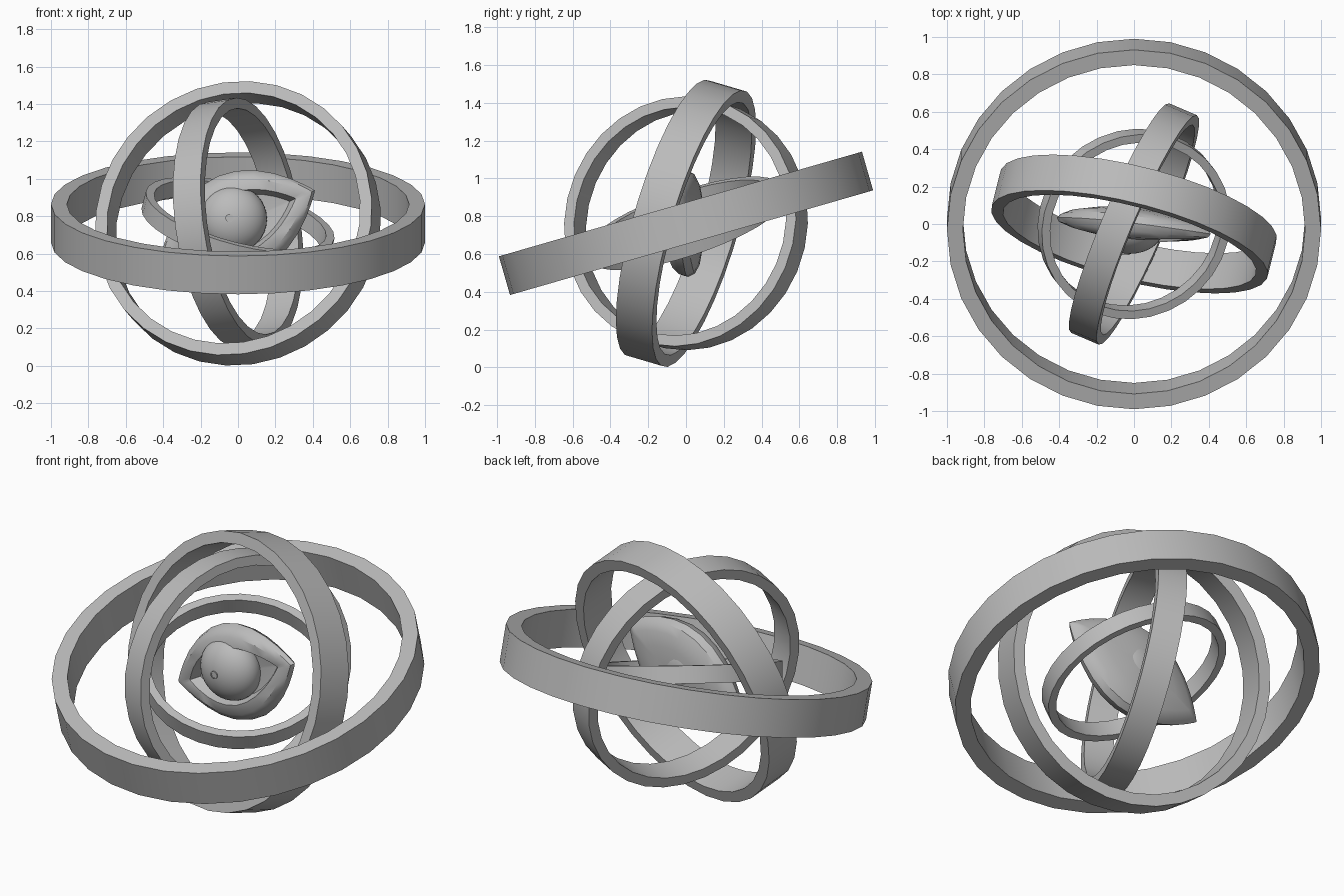
import bpy, bmesh, math
from mathutils import Vector, Matrix

if "Cube" in bpy.data.objects:
    bpy.data.objects.remove(bpy.data.objects["Cube"])

CENTRE = Vector((0, 0, 0.762))

grey = bpy.data.materials.new("plain_grey")
grey.diffuse_color = (0.5, 0.5, 0.5, 1)
grey.use_nodes = True
grey.node_tree.nodes["Principled BSDF"].inputs["Base Color"].default_value = grey.diffuse_color


def finish(name, bm, matrix):
    """Turn a bmesh into a smooth-shaded object with sharp edges kept."""
    bmesh.ops.recalc_face_normals(bm, faces=bm.faces)
    me = bpy.data.meshes.new(name)
    bm.to_mesh(me)
    bm.free()
    me.transform(matrix)
    me.materials.append(grey)
    ob = bpy.data.objects.new(name, me)
    bpy.context.collection.objects.link(ob)
    bpy.ops.object.select_all(action='DESELECT')
    ob.select_set(True)
    bpy.context.view_layer.objects.active = ob
    bpy.ops.object.shade_smooth_by_angle(angle=math.radians(35))
    return ob


def bridge(bm, a, b):
    n = len(a)
    for i in range(n):
        j = (i + 1) % n
        bm.faces.new((a[i], a[j], b[j], b[i]))


def ring(name, radius, thickness, width, axis, segments=32):
    """Flat band of rectangular section, turned so its axis follows `axis`."""
    bm = bmesh.new()
    r, h = radius - thickness, width / 2
    loops = []
    for rad, z in ((radius, -h), (radius, h), (r, h), (r, -h)):
        loops.append([bm.verts.new((rad * math.cos(t), rad * math.sin(t), z))
                      for t in (2 * math.pi * i / segments for i in range(segments))])
    for k in range(4):
        bridge(bm, loops[k], loops[(k + 1) % 4])
    turn = Vector((0, 0, 1)).rotation_difference(Vector(axis).normalized())
    finish(name, bm, Matrix.Translation(CENTRE) @ turn.to_matrix().to_4x4())


# Four nested rings, each tilted its own way
ring("outer_ring", 1.0, 0.085, 0.213, (0, -0.277, 0.961))
ring("second_ring", 0.762, 0.065, 0.205, (0.235, 0.932, -0.275))
ring("third_ring", 0.667, 0.057, 0.162, (0.91, -0.39, 0.13))
ring("inner_ring", 0.52, 0.046, 0.097, (0.24, -0.31, 0.92))


def almond(bm, a, b, y, y_tip, half=14):
    """Pointed almond loop; depth blends from y in the middle to y_tip at the corners."""
    verts = []
    for i in range(2 * half):
        t = math.pi * i / half
        u = math.cos(t)
        s = 1 - u * u
        v = math.copysign(s ** 0.95, math.sin(t)) if i % half else 0.0
        verts.append(bm.verts.new((a * u, y_tip + (y - y_tip) * s, b * v)))
    return verts


# Eyelids: front lips around the opening, rounded rim, shallow domed back
bm = bmesh.new()
sections = [
    (0.30, 0.14, 0.00, 0.01),
    (0.34, 0.165, -0.085, -0.035),
    (0.40, 0.225, -0.075, -0.04),
    (0.435, 0.262, -0.04, -0.03),
    (0.45, 0.275, 0.005, -0.01),
    (0.425, 0.255, 0.045, 0.015),
    (0.37, 0.21, 0.068, 0.04),
    (0.25, 0.14, 0.082, 0.065),
    (0.12, 0.07, 0.088, 0.082),
]
loops = [almond(bm, *s) for s in sections]
for lo, hi in zip(loops, loops[1:]):
    bridge(bm, lo, hi)
for loop, y in ((loops[0], 0.02), (loops[-1], 0.09)):
    tip = bm.verts.new((0, y, 0))
    for i in range(len(loop)):
        bm.faces.new((loop[i], loop[(i + 1) % len(loop)], tip))
tilt = Matrix.Rotation(math.radians(-6), 4, 'Z') @ Matrix.Rotation(math.radians(-23), 4, 'Y')
finish("eyelids", bm, Matrix.Translation(CENTRE) @ tilt)

# Eyeball, slightly flattened front to back
EYE = Vector((-0.025, -0.03, 0.785))
bm = bmesh.new()
bmesh.ops.create_uvsphere(bm, u_segments=32, v_segments=20, radius=0.18)
to_front = Matrix.Rotation(math.radians(90), 4, 'X')
finish("eyeball", bm, Matrix.Translation(EYE) @ Matrix.Diagonal((1, 0.72, 1, 1)) @ to_front)

# Pupil: a small raised rim around a flat disc
bm = bmesh.new()
rim = []
for r, z in ((0.022, -0.01), (0.022, 0.006), (0.016, 0.006), (0.016, 0.002)):
    rim.append([bm.verts.new((r * math.cos(t), r * math.sin(t), z))
                for t in (math.pi * i / 8 for i in range(16))])
for lo, hi in zip(rim, rim[1:]):
    bridge(bm, lo, hi)
bm.faces.new(rim[-1])
bm.faces.new(rim[0])
finish("pupil", bm, Matrix.Translation(EYE + Vector((-0.02, -0.129, 0.005))) @ to_front)
